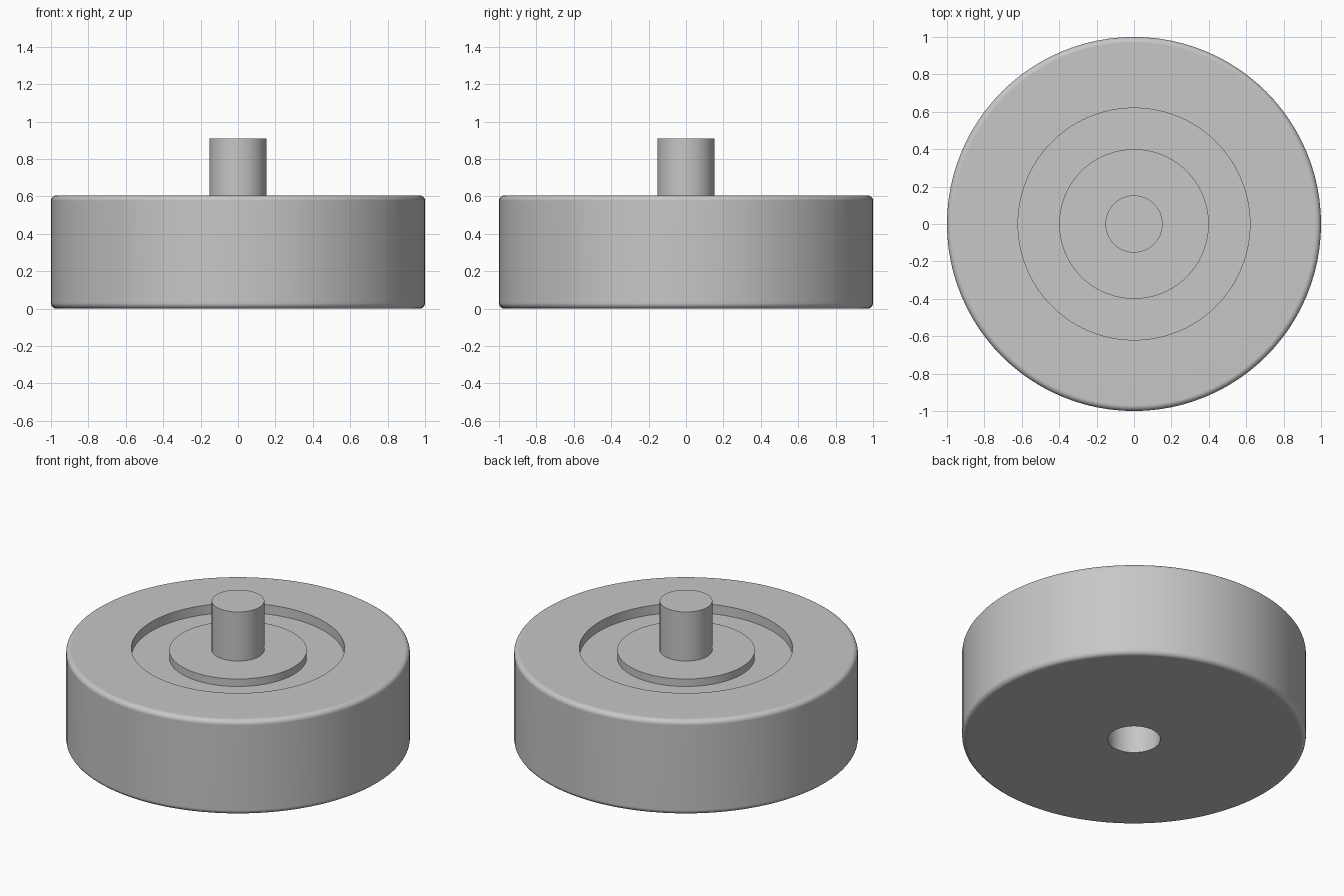
import bpy, bmesh
from math import sin, cos, pi, radians

cube = bpy.data.objects.get("Cube")
if cube:
    bpy.data.objects.remove(cube, do_unlink=True)

SEGMENTS = 96
HEIGHT, RADIUS, FILLET = 0.606, 1.0, 0.03
SHAFT_R, SHAFT_TOP = 0.153, 0.909
RECESS_R, FLOOR = 0.62, 0.546
BOSS_R, BOSS_TOP = 0.4, 0.594
BORE_DEPTH = 0.33

grey = bpy.data.materials.new("plain_grey")
grey.use_nodes = True
colour = (0.57, 0.57, 0.57, 1)
grey.diffuse_color = colour
grey.node_tree.nodes["Principled BSDF"].inputs["Base Color"].default_value = colour


def lathe(name, profile):
    """Revolve (radius, z) points about z; outer walls run upwards."""
    bm = bmesh.new()
    rings = []
    for r, z in profile:
        if r == 0:
            rings.append([bm.verts.new((0, 0, z))] * SEGMENTS)
        else:
            rings.append([bm.verts.new((r * cos(2 * pi * i / SEGMENTS),
                                        r * sin(2 * pi * i / SEGMENTS), z))
                          for i in range(SEGMENTS)])
    for low, high in zip(rings, rings[1:]):
        for i in range(SEGMENTS):
            j = (i + 1) % SEGMENTS
            corners = [low[i], low[j], high[j], high[i]]
            bm.faces.new(list(dict.fromkeys(corners)))
    mesh = bpy.data.meshes.new(name)
    bm.to_mesh(mesh)
    bm.free()
    mesh.materials.append(grey)
    ob = bpy.data.objects.new(name, mesh)
    bpy.context.collection.objects.link(ob)
    bpy.ops.object.select_all(action='DESELECT')
    ob.select_set(True)
    bpy.context.view_layer.objects.active = ob
    bpy.ops.object.shade_smooth_by_angle(angle=radians(30))
    # Keep the broad flat faces flat next to the fillets
    weighted = ob.modifiers.new("flat_faces", 'WEIGHTED_NORMAL')
    weighted.keep_sharp = True
    return ob


def fillet(r, z, start, steps=6):
    """Quarter-round points starting at the given angle."""
    return [(r + FILLET * cos(start + pi / 2 * k / steps),
             z + FILLET * sin(start + pi / 2 * k / steps))
            for k in range(steps + 1)]


# Wheel body: blind bore below, rounded rim, recess on top
lathe("wheel_body",
      [(0, BORE_DEPTH), (SHAFT_R, BORE_DEPTH), (SHAFT_R, 0)]
      + fillet(RADIUS - FILLET, FILLET, -pi / 2)
      + fillet(RADIUS - FILLET, HEIGHT - FILLET, 0)
      + [(RECESS_R, HEIGHT), (RECESS_R, FLOOR), (BOSS_R, FLOOR)])

# Raised hub inside the recess
lathe("hub_boss", [(BOSS_R, FLOOR), (BOSS_R, BOSS_TOP), (SHAFT_R, BOSS_TOP)])

# Central shaft
lathe("shaft", [(SHAFT_R, BOSS_TOP), (SHAFT_R, SHAFT_TOP), (0, SHAFT_TOP)])
